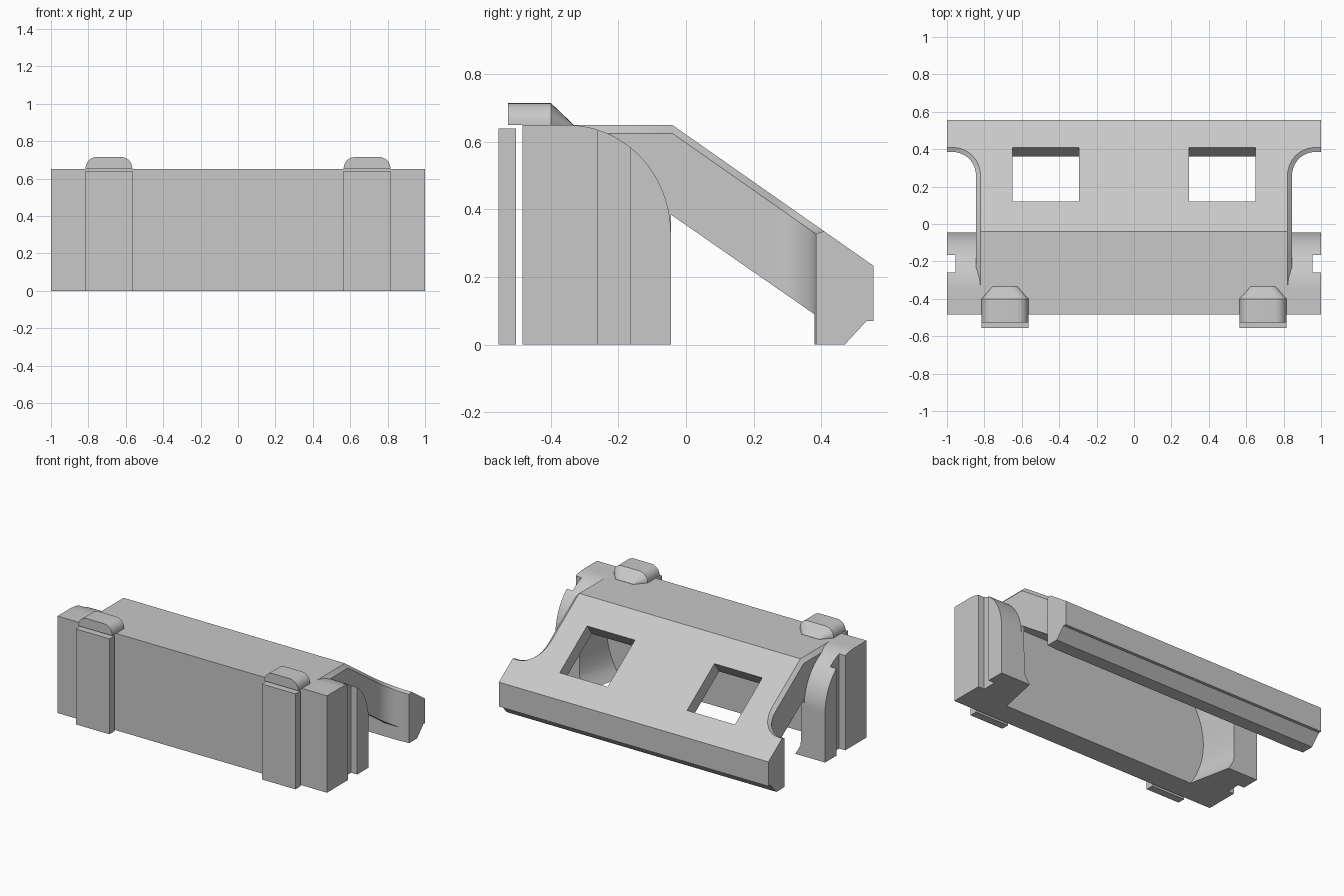
import bpy, bmesh, math
from mathutils import Matrix

cube = bpy.data.objects.get("Cube")
if cube:
    bpy.data.objects.remove(cube, do_unlink=True)

grey = bpy.data.materials.new("plain_grey")
grey.use_nodes = True
colour = (0.58, 0.58, 0.58, 1)
grey.diffuse_color = colour
grey.node_tree.nodes["Principled BSDF"].inputs["Base Color"].default_value = colour


def loft(name, rings):
    """Closed solid through matching rings of 3D points."""
    bm = bmesh.new()
    loops = [[bm.verts.new(p) for p in ring] for ring in rings]
    n = len(loops[0])
    for a, b in zip(loops, loops[1:]):
        for i in range(n):
            j = (i + 1) % n
            bm.faces.new((a[i], a[j], b[j], b[i]))
    bm.faces.new(loops[0])
    bm.faces.new(loops[-1])
    bmesh.ops.recalc_face_normals(bm, faces=bm.faces)
    mesh = bpy.data.meshes.new(name)
    bm.to_mesh(mesh)
    bm.free()
    mesh.materials.append(grey)
    obj = bpy.data.objects.new(name, mesh)
    bpy.context.collection.objects.link(obj)
    return obj


def side_prism(name, profile, x0, x1):
    return loft(name, [[(x, y, z) for y, z in profile] for x in (x0, x1)])


def box(name, x0, x1, y0, y1, z0, z1):
    return side_prism(name, [(y0, z0), (y1, z0), (y1, z1), (y0, z1)], min(x0, x1), max(x0, x1))


def combine(target, tool, operation):
    mod = target.modifiers.new("combine", "BOOLEAN")
    mod.object = tool
    mod.operation = operation
    mod.solver = "EXACT"
    bpy.context.view_layer.objects.active = target
    bpy.ops.object.modifier_apply(modifier=mod.name)
    bpy.data.objects.remove(tool, do_unlink=True)


def smooth(obj):
    bpy.ops.object.select_all(action="DESELECT")
    obj.select_set(True)
    bpy.context.view_layer.objects.active = obj
    bpy.ops.object.shade_smooth_by_angle(angle=math.radians(30))


RIDGE, TOP, SLOPE, BACK = -0.04, 0.65, 0.7, -0.045


def roof(y):
    return TOP - SLOPE * max(0, y - RIDGE)


def arc(cx, cy, rx, ry, start, end, steps=16):
    angles = [math.radians(start + (end - start) * i / steps) for i in range(steps + 1)]
    return [(cx + rx * math.cos(a), cy + ry * math.sin(a)) for a in angles]


# Full-width body: front wall, sloping back and rear lip
body = side_prism("body", [(-0.485, 0), (BACK, 0), (BACK, 0.385), (0.38, 0.09), (0.38, 0),
                           (0.47, 0), (0.535, 0.07), (0.555, 0.07), (0.555, roof(0.555)),
                           (RIDGE, TOP), (-0.485, TOP)], -1, 1)


def side_outline(grow):
    inner = 0.845 - grow
    fillet = arc(0.97, 0.26, 0.125 + grow, 0.125 + grow, 180, 90)
    return [(inner, -0.7), (inner, RIDGE)] + fillet + \
           [(1.2, 0.385 + grow), (1.2, RIDGE), (1.2, -0.7)]


# Side recesses with a filleted rear corner and a chamfered upper edge
for s in (-1, 1):
    low, high = side_outline(0), side_outline(0.025)
    recess = loft("recess_cutter", [
        [(s * x, y, -1) for x, y in low],
        [(s * x, y, roof(y) - 0.025) for x, y in low],
        [(s * x, y, roof(y) + 0.001) for x, y in high],
        [(s * x, y, 1) for x, y in high]])
    combine(body, recess, "DIFFERENCE")

# Rounded end blocks, each with a vertical outer slot
end_profile = [(-0.485, 0), (BACK, 0)] + arc(-0.35, 0.33, 0.305, 0.32, 0, 90, 24) + [(-0.485, TOP)]
for s in (-1, 1):
    end = side_prism("end_block", end_profile, *sorted((s * 0.8, s)))
    combine(end, box("slot_cutter", s * 0.955, s * 1.1, -0.26, -0.165, -0.1, 0.8), "DIFFERENCE")
    combine(body, end, "UNION")

# Hollow inside, with bulging end walls
hollow = side_prism("hollow_cutter", [(-0.33, -0.1), (0.381, -0.1), (0.381, roof(0.381) - 0.107),
                                      (-0.075, 0.568), (-0.33, 0.568)], -0.95, 0.95)


def bulge(y, extra):
    right = []
    for i in range(25):
        z = -0.2 + i * 0.9 / 24
        right.append((min(0.822, 0.72 + extra + 0.1 * (1 - ((z - 0.3) / 0.3) ** 2)), y, z))
    return right + [(-x, y, z) for x, y, z in reversed(right)]


combine(hollow, loft("bulge_cutter", [bulge(-0.4, 0), bulge(-0.33, 0), bulge(RIDGE, 0.06),
                                      bulge(0.5, 0.06)]), "INTERSECT")
combine(body, hollow, "DIFFERENCE")

# Two square windows through the slope
for s in (-1, 1):
    window = box("window_cutter", s * 0.295, s * 0.65, -0.177, 0.177, -0.16, 0.1)
    window.data.transform(Matrix.Translation((0, 0.265, roof(0.265)))
                          @ Matrix.Rotation(-math.atan(SLOPE), 4, "X"))
    combine(body, window, "DIFFERENCE")
smooth(body)

# Front straps and the rounded lugs above them
for s, side in ((-1, "right"), (1, "left")):
    box(side + "_front_strap", s * 0.565, s * 0.815, -0.555, -0.503, 0, 0.64)
    half = [(0.125, TOP)] + arc(0.065, 0.655, 0.06, 0.06, 0, 90, 8)
    section = half + [(-x, z) for x, z in reversed(half)]
    rings = [[(s * 0.69 + x, y, z) for x, z in section] for y in (-0.527, -0.4)]
    rings.append([(s * 0.69 + x * 0.52, -0.333, TOP + (z - TOP) * 0.02) for x, z in section])
    smooth(loft(side + "_top_lug", rings))
